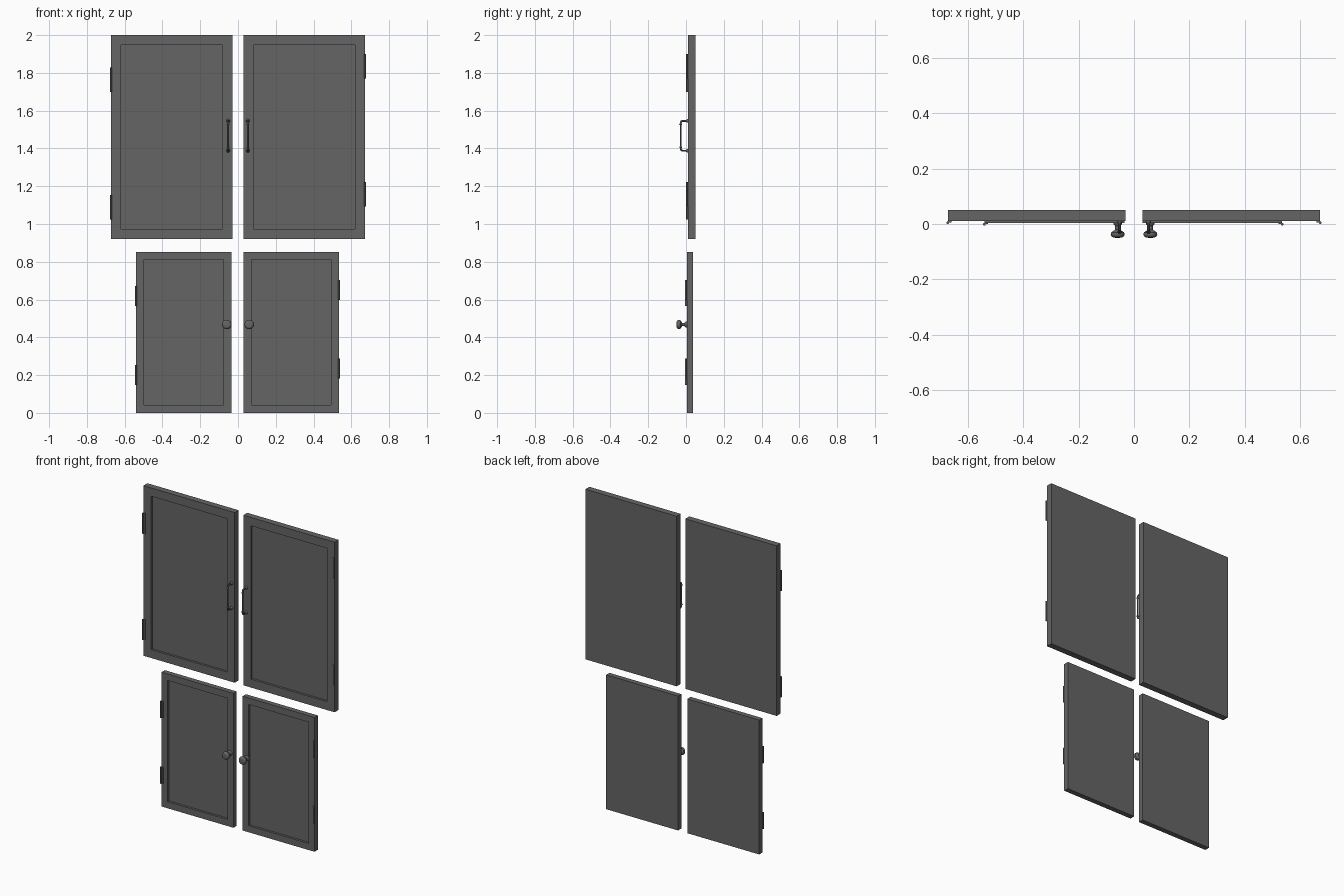
import bpy, bmesh, math
from mathutils import Matrix, Vector

cube = bpy.data.objects.get("Cube")
if cube:
    bpy.data.objects.remove(cube, do_unlink=True)

grey = bpy.data.materials.new("dark grey paint")
grey.use_nodes = True
colour = (0.13, 0.13, 0.13, 1)
grey.diffuse_color = colour
grey.node_tree.nodes["Principled BSDF"].inputs["Base Color"].default_value = colour


def finish(bm, name, smooth=False):
    """Turn a bmesh into a named object with the shared paint."""
    bmesh.ops.recalc_face_normals(bm, faces=bm.faces[:])
    mesh = bpy.data.meshes.new(name)
    bm.to_mesh(mesh)
    bm.free()
    mesh.materials.append(grey)
    obj = bpy.data.objects.new(name, mesh)
    bpy.context.collection.objects.link(obj)
    if smooth:
        shade(obj)
    return obj


def shade(obj):
    bpy.ops.object.select_all(action="DESELECT")
    obj.select_set(True)
    bpy.context.view_layer.objects.active = obj
    bpy.ops.object.shade_smooth_by_angle(angle=math.radians(40))


def add_box(bm, lo, hi):
    lo, hi = Vector(lo), Vector(hi)
    size = Matrix.Diagonal((*(hi - lo), 1))
    bmesh.ops.create_cube(bm, size=1, matrix=Matrix.Translation((lo + hi) / 2) @ size)


def add_lathe(bm, profile, matrix, steps=20):
    """Revolve (radius, height) points about local z."""
    verts = [bm.verts.new((r, 0, h)) for r, h in profile]
    edges = [bm.edges.new(pair) for pair in zip(verts, verts[1:])]
    before = set(bm.verts) - set(verts)
    bmesh.ops.spin(bm, geom=verts + edges, cent=(0, 0, 0), axis=(0, 0, 1),
                   angle=math.tau, steps=steps)
    made = [v for v in bm.verts if v not in before]
    bmesh.ops.transform(bm, matrix=matrix, verts=made)
    bmesh.ops.remove_doubles(bm, verts=made, dist=1e-5)


# local z of a lathed part points out of the door front
OUTWARD = Matrix.Rotation(math.pi / 2, 4, "X")


def make_door(name, x0, x1, y0, y1, z0, z1, frame, recess=0.014):
    bm = bmesh.new()
    add_box(bm, (x0, y0, z0), (x1, y1, z1))
    front = min(bm.faces, key=lambda f: f.calc_center_median().y)
    bmesh.ops.inset_region(bm, faces=[front], thickness=frame)
    # sink the panel with straight walls
    panel = bmesh.ops.extrude_discrete_faces(bm, faces=[front])["faces"][0]
    bmesh.ops.translate(bm, verts=panel.verts, vec=(0, recess, 0))
    finish(bm, name)


def make_hinge(name, x, side, y, z, length):
    """Barrel at the outer front corner with a thin leaf on the front."""
    bm = bmesh.new()
    r, h = 0.005, length / 2
    add_lathe(bm, [(0, -h), (r, -h), (r, h), (0, h)],
              Matrix.Translation((x, y - r, z)), 12)
    inner = x - side * 0.014
    add_box(bm, (min(x, inner), y - 0.004, z - h), (max(x, inner), y + 0.001, z + h))
    finish(bm, name, True)


def make_knob(name, x, y, z):
    profile = [(0, 0), (0.016, 0), (0.015, 0.005), (0.009, 0.012), (0.009, 0.024),
               (0.015, 0.029), (0.023, 0.034), (0.025, 0.041), (0.023, 0.048),
               (0.016, 0.053), (0.013, 0.053), (0, 0.055)]
    bm = bmesh.new()
    add_lathe(bm, profile, Matrix.Translation((x, y, z)) @ OUTWARD, 24)
    finish(bm, name, True)


def make_pull(name, x, y, z):
    """Bent bar with flared feet and beads near the bends."""
    half, reach, bend = 0.079, 0.038, 0.01
    path = [(0, half), (reach - bend, half), (reach - 0.003, half - 0.003),
            (reach, half - bend)]
    path += [(d, -h) for d, h in reversed(path)]
    curve = bpy.data.curves.new(name, "CURVE")
    curve.dimensions = "3D"
    curve.bevel_depth = 0.005
    curve.bevel_resolution = 2
    curve.use_fill_caps = True
    spline = curve.splines.new("POLY")
    spline.points.add(len(path) - 1)
    for point, (d, h) in zip(spline.points, path):
        point.co = (x, y - d, z + h, 1)
    curve.materials.append(grey)
    bar = bpy.data.objects.new(name, curve)
    bpy.context.collection.objects.link(bar)
    bpy.ops.object.select_all(action="DESELECT")
    bar.select_set(True)
    bpy.context.view_layer.objects.active = bar
    bpy.ops.object.convert(target="MESH")
    shade(bpy.context.object)

    bm = bmesh.new()
    for s in (-1, 1):
        foot = Matrix.Translation((x, y, z + s * half)) @ OUTWARD
        add_lathe(bm, [(0, 0), (0.01, 0), (0.009, 0.004), (0.005, 0.01), (0, 0.01)], foot, 14)
        bead = Matrix.Translation((x, y - reach, z + s * (half - 0.018)))
        add_lathe(bm, [(0, -0.005), (0.006, -0.004), (0.008, 0), (0.006, 0.004), (0, 0.005)],
                  bead, 14)
    finish(bm, name + "_fittings", True)


# doors, hinges and handles; side +1 is the model's left
for side, word, upper_hinges, lower_hinges, lower_x in (
        (-1, "right", (1.763, 1.088), (0.619, 0.201), (-0.54, -0.035)),
        (1, "left", (1.835, 1.158), (0.651, 0.236), (0.03, 0.535))):
    outer, inner = side * 0.672, side * 0.03
    make_door(f"upper_{word}_door", min(outer, inner), max(outer, inner),
              0.01, 0.05, 0.92, 2.0, 0.075)
    make_door(f"lower_{word}_door", *lower_x, 0.004, 0.037, 0, 0.853, 0.059)
    for i, (zu, zl) in enumerate(zip(upper_hinges, lower_hinges)):
        place = ("top", "bottom")[i]
        make_hinge(f"upper_{word}_{place}_hinge", outer, side, 0.01, zu, 0.13)
        edge = max(lower_x, key=abs)
        make_hinge(f"lower_{word}_{place}_hinge", edge, side, 0.004, zl, 0.106)
    make_pull(f"upper_{word}_pull", side * 0.052, 0.01, 1.467)
    make_knob(f"lower_{word}_knob", side * 0.059, 0.004, 0.468)
